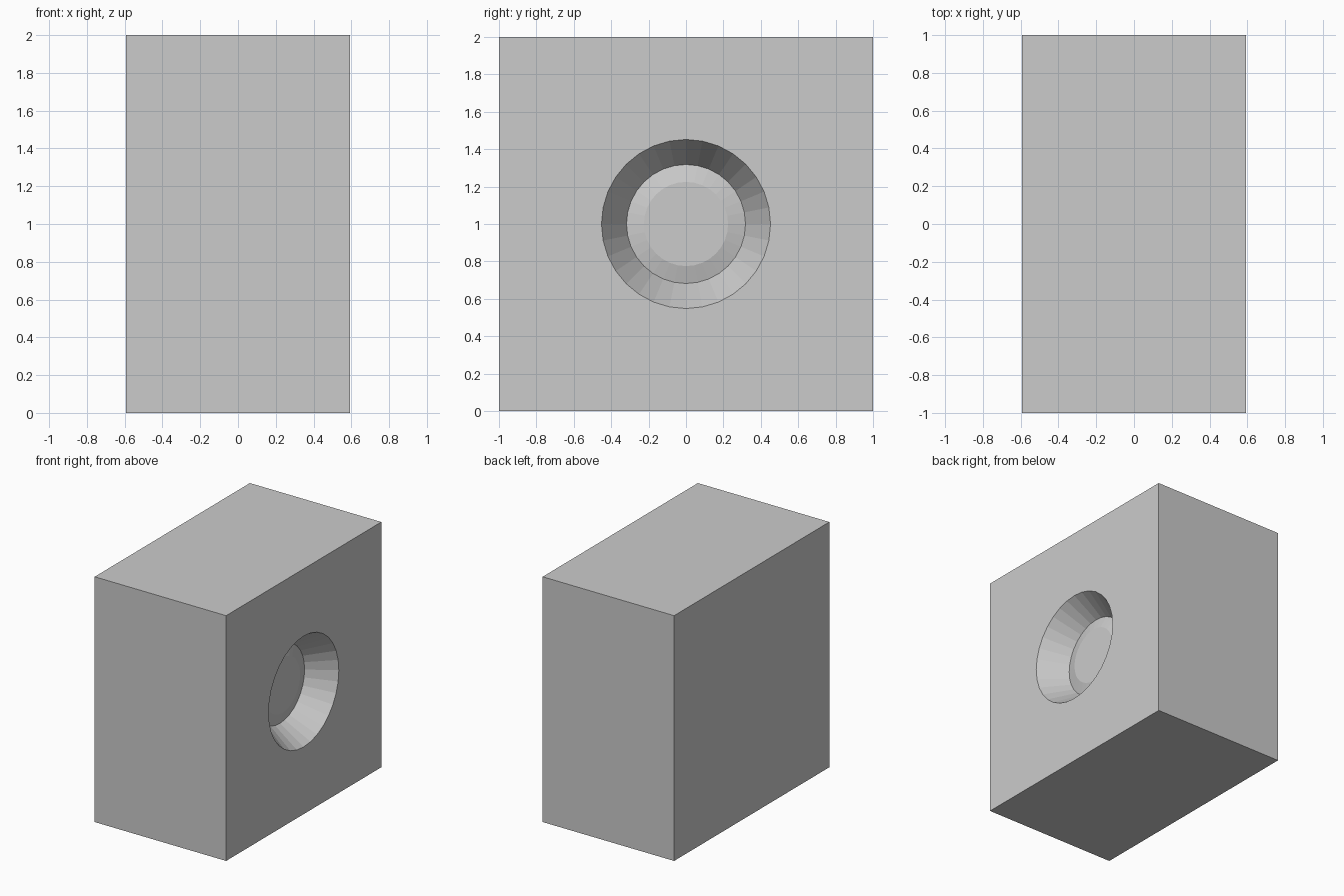
import bpy, bmesh
from math import cos, sin, tau

if "Cube" in bpy.data.objects:
    bpy.data.objects.remove(bpy.data.objects["Cube"])

HALF_X = 0.593
SIDES = 32


def make_object(name, bm):
    bmesh.ops.recalc_face_normals(bm, faces=bm.faces)
    mesh = bpy.data.meshes.new(name)
    bm.to_mesh(mesh)
    bm.free()
    obj = bpy.data.objects.new(name, mesh)
    bpy.context.collection.objects.link(obj)
    return obj


def lathe_x(name, profile, z):
    """Closed solid turned about the x axis from (x, radius) points."""
    bm = bmesh.new()
    rings = [[bm.verts.new((x, r * cos(tau * i / SIDES), z + r * sin(tau * i / SIDES)))
              for i in range(SIDES)] for x, r in profile]
    for a, b in zip(rings, rings[1:]):
        for i in range(SIDES):
            j = (i + 1) % SIDES
            bm.faces.new((a[i], a[j], b[j], b[i]))
    bm.faces.new(rings[0])
    bm.faces.new(rings[-1])
    return make_object(name, bm)


# Main block
bm = bmesh.new()
bmesh.ops.create_cube(bm, size=2)
bmesh.ops.scale(bm, vec=(HALF_X, 1, 1), verts=bm.verts)
bmesh.ops.translate(bm, vec=(0, 0, 1), verts=bm.verts)
block = make_object("block", bm)

# Tapered socket with a shallow raised floor, cut into the right side
slope = (0.452 - 0.318) / 0.215
socket = lathe_x("socket_cutter", [
    (HALF_X + 0.1, 0.452 + 0.1 * slope),
    (HALF_X - 0.215, 0.318),
    (HALF_X - 0.19, 0.225),
], 1.0)
socket.hide_render = True
socket.hide_set(True)

cut = block.modifiers.new("socket", 'BOOLEAN')
cut.operation = 'DIFFERENCE'
cut.solver = 'EXACT'
cut.object = socket
